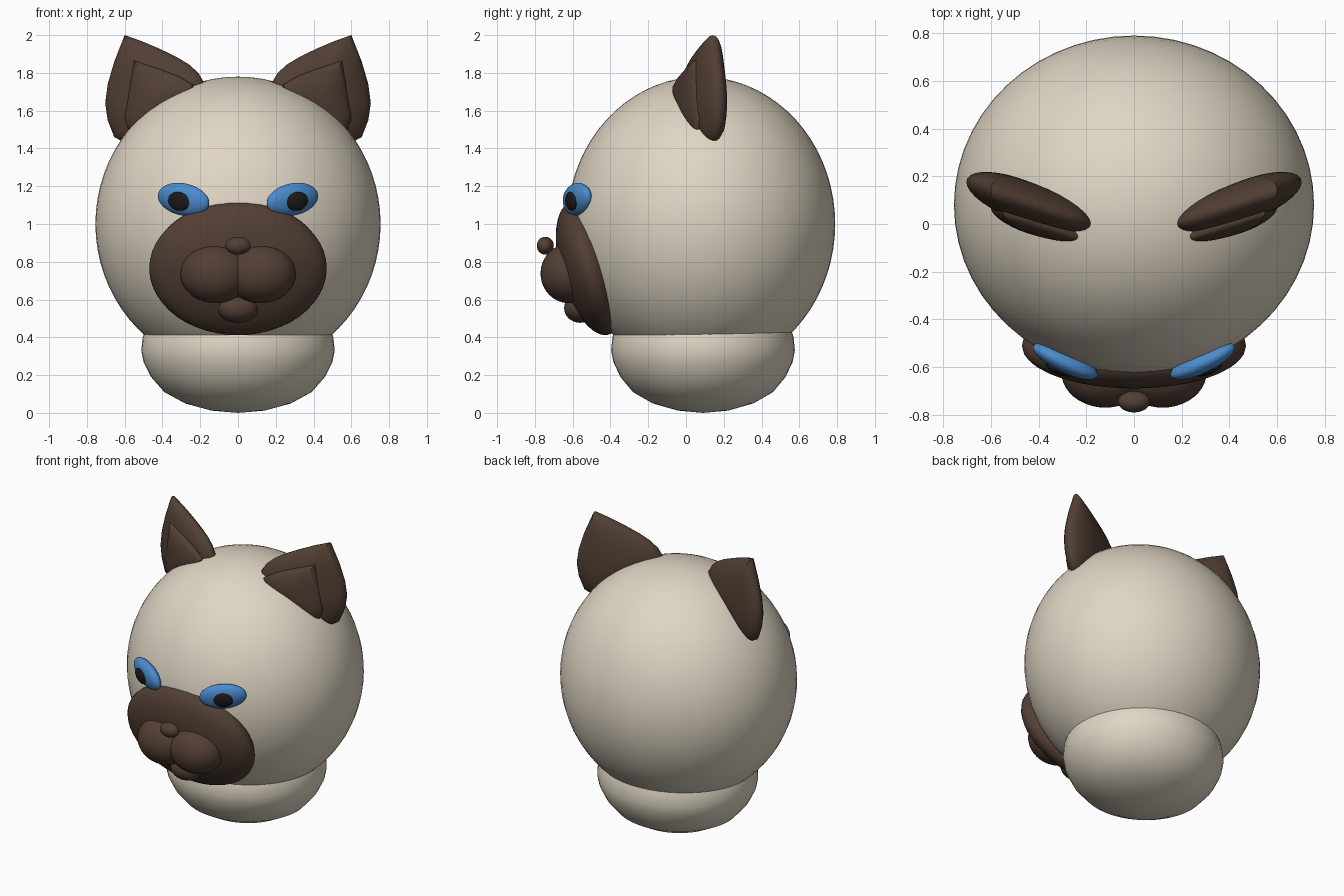
import bpy, bmesh
from math import sin, cos, pi, radians, sqrt
from mathutils import Matrix, Vector, Euler

if "Cube" in bpy.data.objects:
    bpy.data.objects.remove(bpy.data.objects["Cube"])


def material(name, rgb):
    m = bpy.data.materials.new(name)
    m.diffuse_color = (*rgb, 1)
    m.use_nodes = True
    m.node_tree.nodes["Principled BSDF"].inputs["Base Color"].default_value = m.diffuse_color
    return m


CREAM = material("cream", (0.74, 0.67, 0.55))
BROWN = material("brown", (0.085, 0.05, 0.035))
BLUE = material("blue", (0.07, 0.26, 0.62))
BLACK = material("black", (0.012, 0.01, 0.01))


def finish(name, bm, mat):
    bmesh.ops.recalc_face_normals(bm, faces=bm.faces)
    me = bpy.data.meshes.new(name)
    bm.to_mesh(me)
    bm.free()
    me.materials.append(mat)
    ob = bpy.data.objects.new(name, me)
    bpy.context.collection.objects.link(ob)
    bpy.context.view_layer.objects.active = ob
    bpy.ops.object.select_all(action='DESELECT')
    ob.select_set(True)
    bpy.ops.object.shade_smooth_by_angle(angle=radians(40))
    return ob


def ellipsoid(name, loc, radii, mat, rot=(0, 0, 0), seg=40, rings=24):
    bm = bmesh.new()
    bmesh.ops.create_uvsphere(bm, u_segments=seg, v_segments=rings, radius=1)
    r = Euler([radians(a) for a in rot]).to_matrix().to_4x4()
    m = Matrix.Translation(loc) @ r @ Matrix.Diagonal((*radii, 1))
    bmesh.ops.transform(bm, matrix=m, verts=bm.verts)
    return finish(name, bm, mat)


def lathe(name, profile, centre, y_scale, mat, seg=48):
    bm = bmesh.new()
    verts = [bm.verts.new((r, 0, z)) for r, z in profile]
    edges = [bm.edges.new(p) for p in zip(verts, verts[1:])]
    bmesh.ops.spin(bm, geom=verts + edges, cent=(0, 0, 0), axis=(0, 0, 1),
                   angle=2 * pi, steps=seg)
    bmesh.ops.remove_doubles(bm, verts=bm.verts, dist=0.0005)
    bmesh.ops.transform(bm, verts=bm.verts, matrix=Matrix.Translation(centre)
                        @ Matrix.Diagonal((1, y_scale, 1, 1)))
    return finish(name, bm, mat)


def lens(name, outline, centre, thick, shift, side, mat, steps=8):
    """Pillow with the given front outline, on a plane turned back outwards."""
    bm = bmesh.new()

    def ring(a):
        s, off = cos(a), thick * sin(a)
        out = []
        for x, z in outline:
            px = centre[0] + (x - centre[0]) * s
            pz = centre[1] + (z - centre[1]) * s
            y = (px - 0.17) * 0.33 + shift + off
            out.append(bm.verts.new((side * px, y, pz)))
        return out

    angles = [-pi / 2 + pi * i / (2 * steps) for i in range(2 * steps + 1)]
    rings = [ring(a) for a in angles]
    n = len(outline)
    for a, b in zip(rings, rings[1:]):
        for i in range(n):
            j = (i + 1) % n
            bm.faces.new((a[i], a[j], b[j], b[i]))
    bmesh.ops.remove_doubles(bm, verts=bm.verts, dist=0.0005)
    return finish(name, bm, mat)


# Head and neck ruff
ellipsoid("head", (0, 0.08, 1.0), (0.755, 0.71, 0.78), CREAM, seg=56, rings=36)
lathe("neck_ruff",
      [(0, 0.45), (0.40, 0.46), (0.46, 0.46), (0.49, 0.445), (0.505, 0.40),
       (0.512, 0.33), (0.50, 0.27), (0.46, 0.19), (0.39, 0.11), (0.28, 0.05),
       (0.14, 0.012), (0, 0)],
      (0, 0.09, 0), 0.95, CREAM)

# Face mask, nose and chin
ellipsoid("face_mask", (0, -0.51, 0.765), (0.47, 0.155, 0.365), BROWN, rot=(16, 0, 0))
ellipsoid("nose", (0, -0.745, 0.885), (0.067, 0.045, 0.047), BROWN)
ellipsoid("chin", (0, -0.56, 0.555), (0.108, 0.085, 0.078), BROWN)

# Ear outlines in front view
EAR = [(0.6, 2.0), (0.655, 1.86), (0.69, 1.74), (0.703, 1.64), (0.69, 1.55),
       (0.655, 1.46), (0.58, 1.42), (0.45, 1.45), (0.3, 1.56), (0.2, 1.68),
       (0.18, 1.75), (0.21, 1.80), (0.26, 1.845), (0.33, 1.887), (0.42, 1.93),
       (0.51, 1.968)]
INNER = [(0.55, 1.865), (0.57, 1.75), (0.585, 1.65), (0.60, 1.56), (0.58, 1.50),
         (0.50, 1.49), (0.35, 1.58), (0.25, 1.68), (0.235, 1.735),
         (0.31, 1.78), (0.40, 1.815), (0.48, 1.842)]

# Paired parts
for side, tag in ((1, "right"), (-1, "left")):
    lens("ear_" + tag, EAR, (0.48, 1.66), 0.09, 0, side, BROWN)
    lens("inner_ear_" + tag, INNER, (0.45, 1.66), 0.055, -0.075, side, BROWN)
    ellipsoid("muzzle_" + tag, (side * 0.12, -0.62, 0.738), (0.185, 0.15, 0.157), BROWN)
    ellipsoid("eye_" + tag, (side * 0.288, -0.575, 1.13), (0.15, 0.048, 0.086), BLUE,
              rot=(8, side * -10, side * 25))
    ellipsoid("pupil_" + tag, (side * 0.312, -0.608, 1.12), (0.062, 0.022, 0.05), BLACK,
              rot=(8, side * -8, side * 22))
